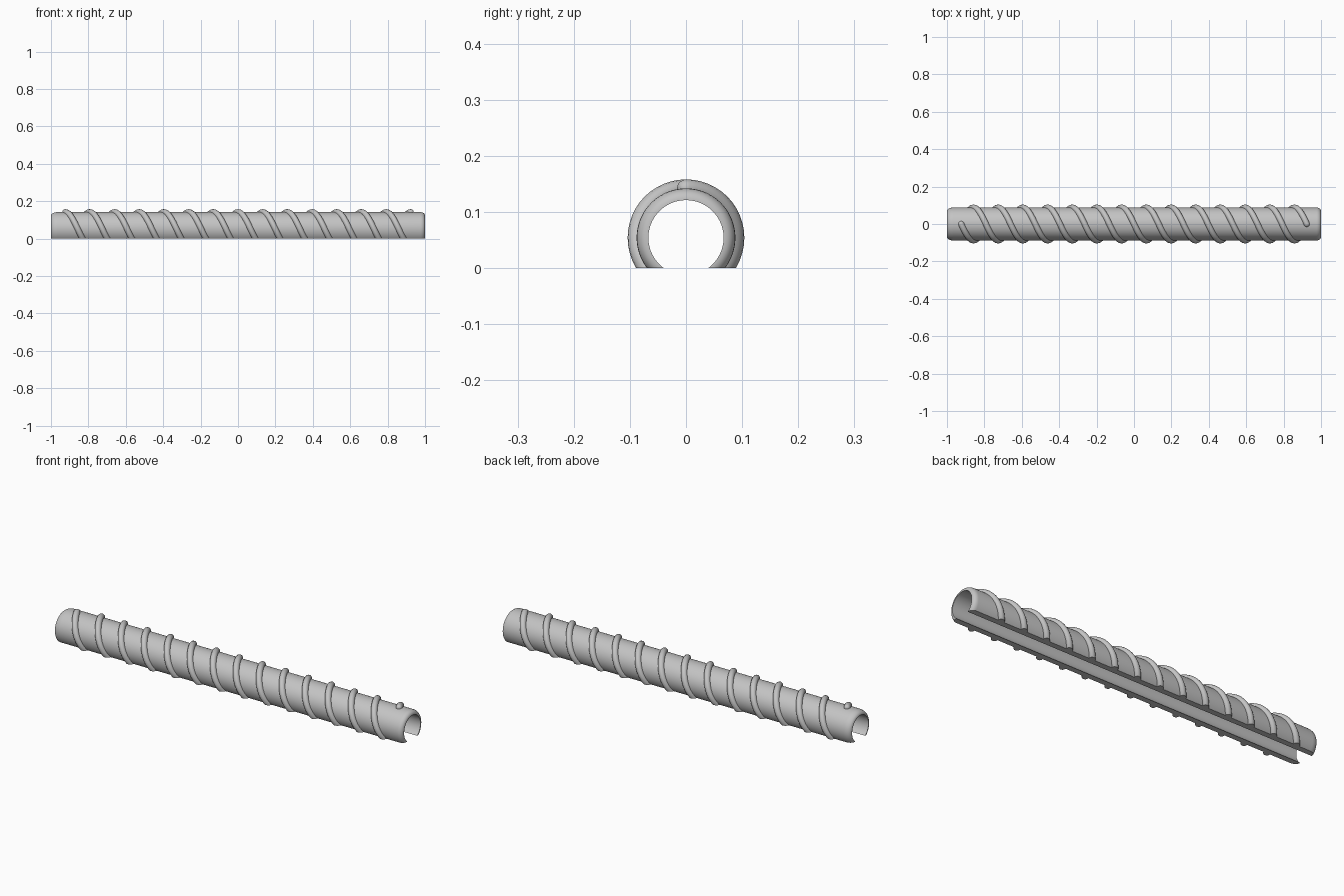
import bpy, bmesh
from math import sin, cos, pi, radians, sqrt
from mathutils import Vector

cube = bpy.data.objects.get("Cube")
if cube:
    bpy.data.objects.remove(cube, do_unlink=True)

AXIS_Z = 0.054           # height of the tube axis above the flat cut
R_IN, R_OUT = 0.067, 0.088
BEAD = 0.016             # ridge radius
PITCH, TURNS, START = 0.264, 7, -0.924

grey = bpy.data.materials.new("plain_grey")
grey.use_nodes = True
grey.diffuse_color = (0.55, 0.55, 0.55, 1)
grey.node_tree.nodes["Principled BSDF"].inputs["Base Color"].default_value = grey.diffuse_color


def bridge(bm, rings, closed=False):
    """Join consecutive vertex rings with quads."""
    pairs = list(zip(rings, rings[1:]))
    if closed:
        pairs.append((rings[-1], rings[0]))
    for a, b in pairs:
        n = len(a)
        for i in range(n):
            j = (i + 1) % n
            bm.faces.new((a[i], a[j], b[j], b[i]))


def finish(name, bm):
    """Slice flat at the ground, cap the cut and make a shaded object."""
    bmesh.ops.bisect_plane(bm, geom=bm.verts[:] + bm.edges[:] + bm.faces[:],
                           plane_co=(0, 0, 0), plane_no=(0, 0, -1), clear_outer=True)
    bmesh.ops.holes_fill(bm, edges=[e for e in bm.edges if e.is_boundary], sides=0)
    bmesh.ops.recalc_face_normals(bm, faces=bm.faces[:])
    mesh = bpy.data.meshes.new(name)
    bm.to_mesh(mesh)
    bm.free()
    mesh.materials.append(grey)
    obj = bpy.data.objects.new(name, mesh)
    bpy.context.collection.objects.link(obj)
    bpy.ops.object.select_all(action='DESELECT')
    obj.select_set(True)
    bpy.context.view_layer.objects.active = obj
    bpy.ops.object.shade_smooth_by_angle(angle=radians(35))


def radial(angle):
    """Unit direction around the tube axis, zero at the top, turning to the front."""
    return Vector((0, -sin(angle), cos(angle)))


# Tube wall: closed profile with rounded outer end rims, turned about x
profile = [(1, R_IN), (-1, R_IN)]
drop = 0.019
for side, length in ((-1, 0.034), (1, 0.024)):
    arc = [(side * (1 - length + length * cos(t)), R_OUT - drop + drop * sin(t))
           for t in (k * pi / 10 for k in range(6))]
    profile += arc if side < 0 else arc[::-1]
bm = bmesh.new()
SEG = 96
rings = []
for s in range(SEG):
    d = radial(2 * pi * s / SEG)
    rings.append([bm.verts.new(Vector((x, 0, AXIS_Z)) + d * r) for x, r in profile])
bridge(bm, rings, closed=True)
finish("tube", bm)


# Two spiral ridges, half a turn apart, with domed ends
def ridge(name, phase):
    bm = bmesh.new()
    steps, sides = TURNS * 48, 14
    stations = []
    caps = [(sin(t), cos(t)) for t in (k * pi / 10 for k in range(5))]
    stations += [(0, -o, c) for o, c in caps[:0:-1]]
    stations += [(i, 0, 1) for i in range(steps + 1)]
    stations += [(steps, o, c) for o, c in caps[1:]]
    rings = []
    for i, offset, scale in stations:
        turn = i / steps * TURNS
        angle = phase + turn * 2 * pi
        out = radial(angle)
        around = Vector((0, -cos(angle), -sin(angle)))
        tangent = (Vector((PITCH, 0, 0)) + around * 2 * pi * R_OUT).normalized()
        across = tangent.cross(out)
        centre = Vector((START + turn * PITCH, 0, AXIS_Z)) + out * R_OUT + tangent * offset * BEAD
        rings.append([bm.verts.new(centre + (out * cos(a) + across * sin(a)) * BEAD * scale)
                      for a in (2 * pi * k / sides for k in range(sides))])
    bridge(bm, rings)
    bm.faces.new(rings[0])
    bm.faces.new(rings[-1])
    finish(name, bm)


ridge("spiral_ridge_a", 0)
ridge("spiral_ridge_b", pi)
